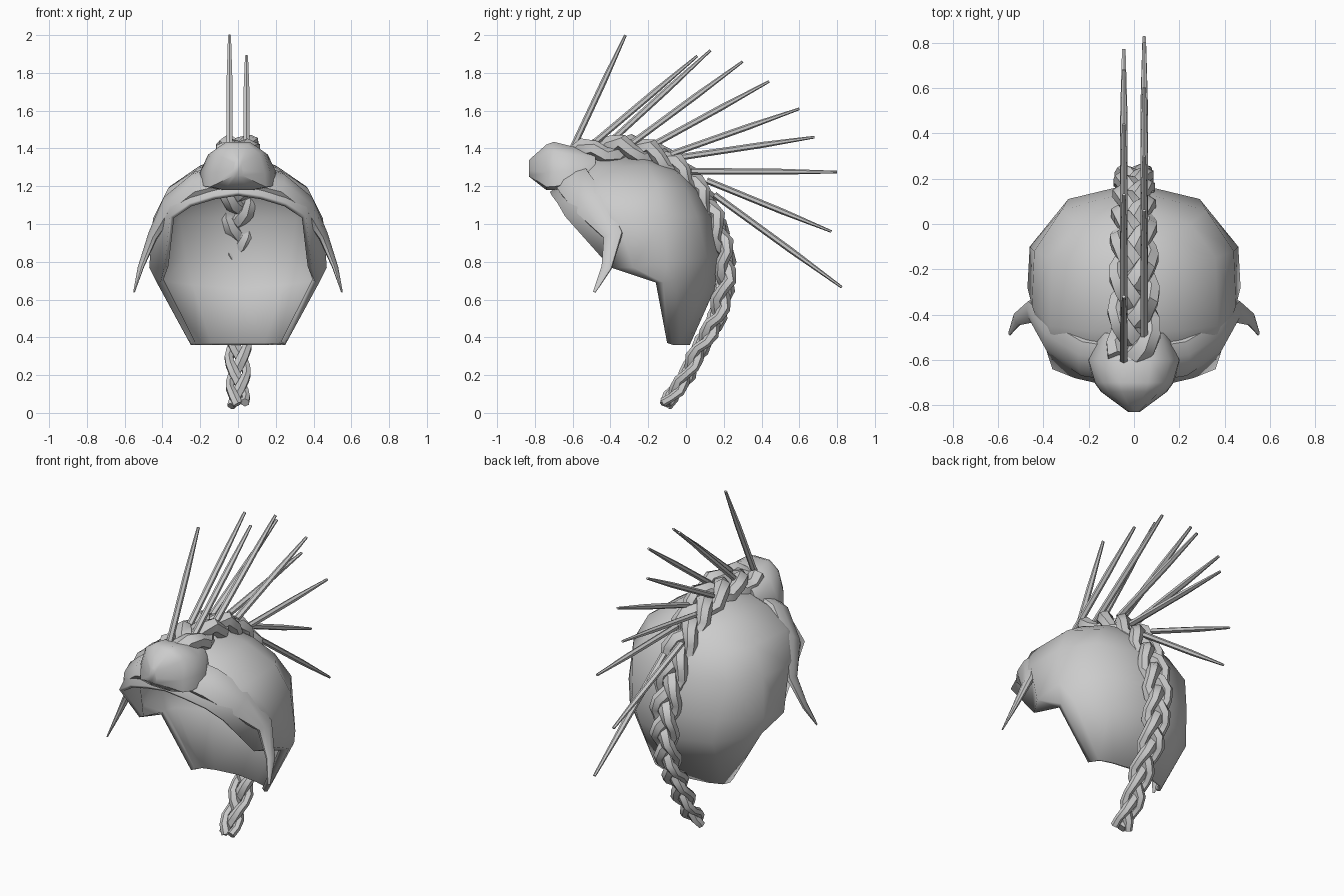
import bpy, bmesh, math
from mathutils import Vector

old = bpy.data.objects.get("Cube")
if old:
    bpy.data.objects.remove(old, do_unlink=True)

grey = bpy.data.materials.new("hair grey")
grey.use_nodes = True
GREY = (0.6, 0.6, 0.6, 1)
grey.diffuse_color = GREY
grey.node_tree.nodes["Principled BSDF"].inputs["Base Color"].default_value = GREY


def finish(name, bm, angle):
    """Turn a bmesh into a shaded, coloured object."""
    bmesh.ops.recalc_face_normals(bm, faces=bm.faces)
    mesh = bpy.data.meshes.new(name)
    bm.to_mesh(mesh)
    bm.free()
    mesh.materials.append(grey)
    ob = bpy.data.objects.new(name, mesh)
    bpy.context.collection.objects.link(ob)
    bpy.ops.object.select_all(action='DESELECT')
    ob.select_set(True)
    bpy.context.view_layer.objects.active = ob
    bpy.ops.object.shade_smooth_by_angle(angle=math.radians(angle))
    return ob


def skin(bm, rings):
    """Join closed rings of points into a capped skin."""
    rows = [[bm.verts.new(p) for p in r] for r in rings]
    n = len(rows[0])
    for a, b in zip(rows, rows[1:]):
        for k in range(n):
            bm.faces.new((a[k], a[(k + 1) % n], b[(k + 1) % n], b[k]))
    bm.faces.new(rows[0])
    bm.faces.new(rows[-1])


def tube(name, pts, radii, sides, ref, angle=50):
    """Tube along pts; radii are (along ref, across ref) per point."""
    pts = [Vector(p) for p in pts]
    rings = []
    for i, (p, (ra, rb)) in enumerate(zip(pts, radii)):
        t = (pts[min(i + 1, len(pts) - 1)] - pts[max(i - 1, 0)]).normalized()
        u = Vector(ref)
        u = (u - t * u.dot(t)).normalized()
        v = t.cross(u)
        rings.append([p + u * ra * math.cos(a) + v * rb * math.sin(a)
                      for a in (math.tau * (k + 0.5) / sides for k in range(sides))])
    bm = bmesh.new()
    skin(bm, rings)
    return finish(name, bm, angle)


# Cap: half shell, rows from the nape up to the crown, each from front rim to back
CAP = [
    [(.25, -.10, .37), (.25, -.07, .36), (.23, -.03, .36), (.15, 0, .36), (0, .02, .36)],
    [(.41, -.16, .69), (.43, -.12, .69), (.41, -.04, .69), (.25, .10, .67), (0, .15, .65)],
    [(.39, -.40, .77), (.47, -.28, .77), (.46, -.10, .80), (.29, .11, .82), (0, .18, .82)],
    [(.36, -.64, 1.04), (.45, -.36, 1.03), (.44, -.12, 1.04), (.32, .06, 1.04), (0, .15, 1.04)],
    [(.26, -.68, 1.11), (.37, -.45, 1.19), (.36, -.15, 1.20), (.25, 0, 1.18), (0, .09, 1.16)],
    [(.13, -.71, 1.15), (.20, -.47, 1.30), (.20, -.20, 1.31), (.14, -.05, 1.27), (0, .02, 1.25)],
    [(0, -.72, 1.17), (0, -.48, 1.36), (0, -.25, 1.37), (0, -.10, 1.32), (0, .02, 1.25)],
]
bm = bmesh.new()
rows = [[bm.verts.new(p) for p in r] for r in CAP]
for a, b in zip(rows, rows[1:]):
    for k in range(4):
        bm.faces.new((a[k], a[k + 1], b[k + 1], b[k]))
geom = bm.verts[:] + bm.edges[:] + bm.faces[:]
bmesh.ops.mirror(bm, geom=geom, axis='X', merge_dist=0.001)
bmesh.ops.remove_doubles(bm, verts=bm.verts, dist=0.001)
cap = finish("hair_cap", bm, 50)
# make sure the shell faces outward before it is thickened inward
back = max(cap.data.polygons, key=lambda f: f.center.y)
if back.normal.y < 0:
    cap.data.flip_normals()
shell = cap.modifiers.new("thickness", 'SOLIDIFY')
shell.thickness = 0.025
shell.offset = -1

# Front quiff: rings along y given as (y, half width, bottom, top)
rings = []
for y, w, lo, hi in [(-.83, .025, 1.25, 1.34), (-.74, .15, 1.18, 1.42),
                     (-.70, .18, 1.18, 1.435), (-.60, .21, 1.20, 1.41),
                     (-.48, .15, 1.23, 1.38)]:
    h = hi - lo
    half = [(.45, 0), (.97, .07), (.95, .38), (.75, .8), (.35, 1)]
    rings.append([(w * x, y, lo + h * z) for x, z in half] +
                 [(-w * x, y, lo + h * z) for x, z in reversed(half)])
bm = bmesh.new()
skin(bm, rings)
finish("front_quiff", bm, 50)

# Swept side locks, one per side
LOCK = [(.06, -.61, 1.25), (.22, -.585, 1.21), (.36, -.50, 1.10),
        (.45, -.385, .94), (.515, -.42, .77), (.55, -.485, .64)]
LOCK_R = [(.10, .05), (.10, .05), (.095, .045), (.055, .025), (.03, .014), (.008, .004)]
for s, side in ((1, "left"), (-1, "right")):
    tube(side + "_lock", [(s * x, y, z) for x, y, z in LOCK], LOCK_R, 8, (0, 1, .7))

# Braid: three strands weaving about a path down the back
PATH = [Vector((0, y, z)) for y, z in [
    (-.58, 1.36), (-.35, 1.40), (-.22, 1.385), (-.08, 1.32), (.04, 1.21), (.14, 1.04),
    (.20, .86), (.21, .70), (.165, .50), (.05, .30), (0, .19), (-.11, .045)]]
LENGTHS = [(b - a).length for a, b in zip(PATH, PATH[1:])]


def on_path(f):
    d = f * sum(LENGTHS)
    for a, b, n in zip(PATH, PATH[1:], LENGTHS):
        if d <= n:
            break
        d -= n
    return a.lerp(b, min(d / n, 1))


STEPS, TURNS = 40, 4
for s in range(3):
    pts, radii = [], []
    for i in range(STEPS + 1):
        f = i / STEPS
        t = (on_path(min(f + .03, 1)) - on_path(max(f - .03, 0))).normalized()
        out = Vector((1, 0, 0)).cross(t)
        phase = math.tau * (f * TURNS + s / 3)
        size = 1 - .5 * f
        pts.append(on_path(f) + Vector((1, 0, 0)) * .085 * size * math.sin(phase)
                   + out * .038 * size * math.sin(2 * phase))
        r = size * (.052 + .008 * math.cos(2 * phase))
        radii.append((r, r))
    tube("braid_strand_%d" % (s + 1), pts, radii, 6, (1, 0, 0))

# Quills: (base y, base z, tip y, tip z), alternating sides from front to back
QUILLS = [(-.61, 1.38, -.32, 2.0), (-.51, 1.41, .06, 1.89), (-.44, 1.40, .13, 1.92),
          (-.31, 1.41, .30, 1.86), (-.19, 1.41, .44, 1.755), (-.08, 1.37, .60, 1.61),
          (-.02, 1.355, .68, 1.46), (.03, 1.28, .80, 1.275), (.11, 1.23, .77, .96),
          (.15, 1.155, .825, .665)]
for i, (y0, z0, y1, z1) in enumerate(QUILLS):
    x = .045 if i % 2 else -.045
    a, b = Vector((x, y0, z0)), Vector((x, y1, z1))
    tube("quill_%d" % (i + 1), [a, a.lerp(b, .6), b],
         [(.02, .017), (.018, .016), (.009, .007)], 6, (1, 0, 0), 40)
